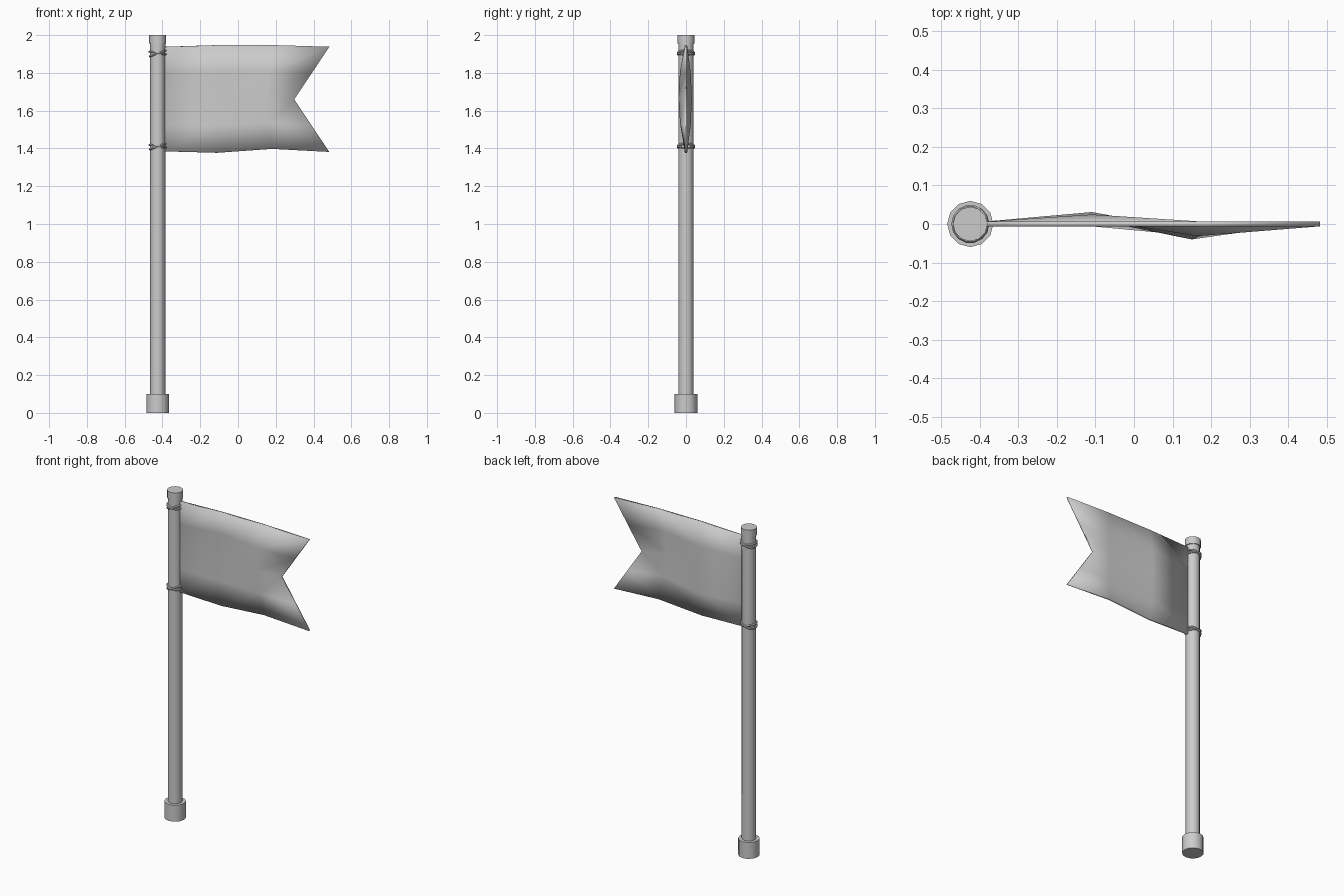
import bpy, bmesh, math

if "Cube" in bpy.data.objects:
    bpy.data.objects.remove(bpy.data.objects["Cube"])

POLE_X = -0.425


def smooth(obj):
    bpy.ops.object.select_all(action='DESELECT')
    obj.select_set(True)
    bpy.context.view_layer.objects.active = obj
    bpy.ops.object.shade_smooth_by_angle(angle=math.radians(40))


def cylinder(name, radius, z0, z1, sides=12):
    bpy.ops.mesh.primitive_cylinder_add(vertices=sides, radius=radius, depth=z1 - z0,
                                        location=(POLE_X, 0, (z0 + z1) / 2))
    obj = bpy.context.object
    obj.name = name
    smooth(obj)


def rope(name, z, tilt):
    bpy.ops.mesh.primitive_torus_add(major_segments=14, minor_segments=6,
                                     major_radius=0.044, minor_radius=0.006,
                                     location=(POLE_X, 0, z),
                                     rotation=(0, math.radians(tilt), 0))
    obj = bpy.context.object
    obj.name = name
    smooth(obj)


# Pole with foot and cap
cylinder("pole", 0.04, 0.05, 1.98)
cylinder("foot", 0.06, 0.0, 0.10)
cylinder("cap", 0.045, 1.955, 2.0)

# Crossed rope loops tying the flag to the pole
for label, z in (("upper", 1.903), ("lower", 1.41)):
    rope(label + "_rope_a", z, -20)
    rope(label + "_rope_b", z + 0.002, 9)

# Swallow-tailed flag: columns of (edge x, middle x, bottom z, top z, bulge)
columns = [(-0.39, -0.39, 1.385, 1.938, 0.0),
           (-0.11, -0.11, 1.377, 1.947, 0.025),
           (0.18, 0.15, 1.398, 1.947, -0.034),
           (0.483, 0.297, 1.382, 1.938, 0.0)]
ROWS = 4
bm = bmesh.new()
grid = []
for edge_x, mid_x, z0, z1, bulge in columns:
    line = []
    for r in range(ROWS + 1):
        t = 2 * r / ROWS - 1
        x = mid_x + (edge_x - mid_x) * abs(t)
        line.append(bm.verts.new((x, bulge * (1 - t * t), z0 + (z1 - z0) * r / ROWS)))
    grid.append(line)
for a, b in zip(grid, grid[1:]):
    for r in range(ROWS):
        bm.faces.new((a[r], b[r], b[r + 1], a[r + 1]))
mesh = bpy.data.meshes.new("flag")
bm.to_mesh(mesh)
bm.free()
flag = bpy.data.objects.new("flag", mesh)
bpy.context.collection.objects.link(flag)
thick = flag.modifiers.new("thickness", 'SOLIDIFY')
thick.thickness = 0.012
thick.offset = 0
smooth(flag)
